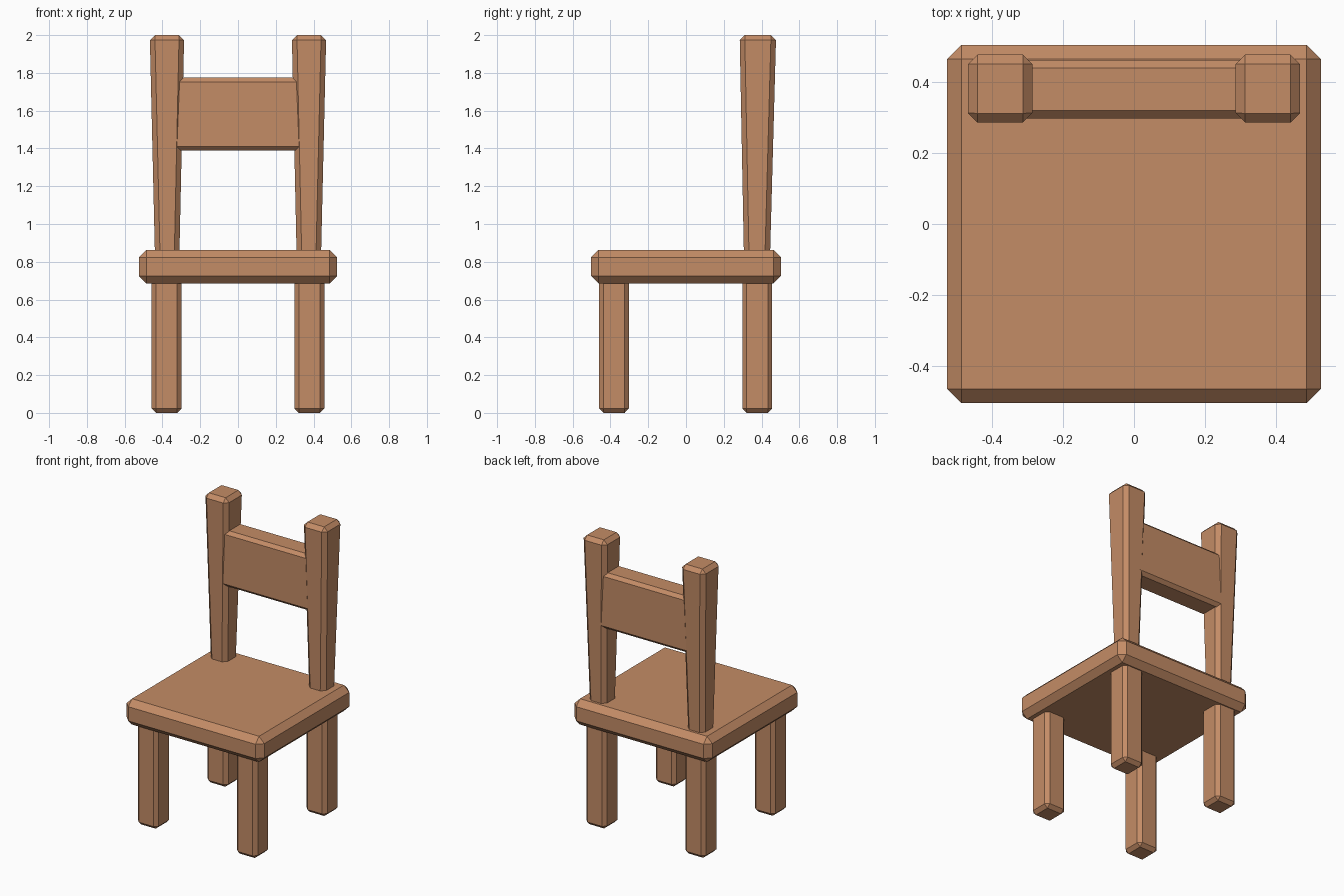
import bpy
import bmesh

if "Cube" in bpy.data.objects:
    bpy.data.objects.remove(bpy.data.objects["Cube"])

wood = bpy.data.materials.new("warm wood")
wood.diffuse_color = (0.55, 0.262, 0.133, 1)
wood.use_nodes = True
wood.node_tree.nodes["Principled BSDF"].inputs["Base Color"].default_value = wood.diffuse_color


def block(name, bottom, top, z0, z1, chamfer):
    """Chamfered block between two rectangles (x0, x1, y0, y1), allowing a taper."""
    bm = bmesh.new()
    rings = []
    for (x0, x1, y0, y1), z in ((bottom, z0), (top, z1)):
        corners = ((x0, y0), (x1, y0), (x1, y1), (x0, y1))
        rings.append([bm.verts.new((x, y, z)) for x, y in corners])
    low, high = rings
    bm.faces.new(low[::-1])
    bm.faces.new(high)
    for i in range(4):
        j = (i + 1) % 4
        bm.faces.new((low[i], low[j], high[j], high[i]))
    bmesh.ops.recalc_face_normals(bm, faces=bm.faces[:])
    bmesh.ops.bevel(bm, geom=bm.edges[:], offset=chamfer, segments=1,
                    affect='EDGES', profile=0.5)
    mesh = bpy.data.meshes.new(name)
    bm.to_mesh(mesh)
    bm.free()
    mesh.materials.append(wood)
    obj = bpy.data.objects.new(name, mesh)
    bpy.context.collection.objects.link(obj)
    return obj


def mirrored(rect, side):
    x0, x1, y0, y1 = rect
    return rect if side > 0 else (-x1, -x0, y0, y1)


# Seat slab
seat = (-0.525, 0.525, -0.503, 0.503)
block("seat", seat, seat, 0.685, 0.863, 0.04)

for side, label in ((-1, "left"), (1, "right")):
    # Straight legs
    for row, y0, y1 in (("front", -0.46, -0.302), ("back", 0.298, 0.456)):
        leg = mirrored((0.299, 0.457, y0, y1), side)
        block(f"{row}_{label}_leg", leg, leg, 0.0, 0.72, 0.023)
    # Back posts, wider at the top
    block(f"{label}_back_post",
          mirrored((0.312, 0.438, 0.308, 0.443), side),
          mirrored((0.285, 0.467, 0.284, 0.477), side), 0.76, 2.0, 0.027)

# Backrest panel between the posts
panel = (-0.36, 0.36, 0.297, 0.461)
block("backrest", panel, panel, 1.388, 1.775, 0.022)
